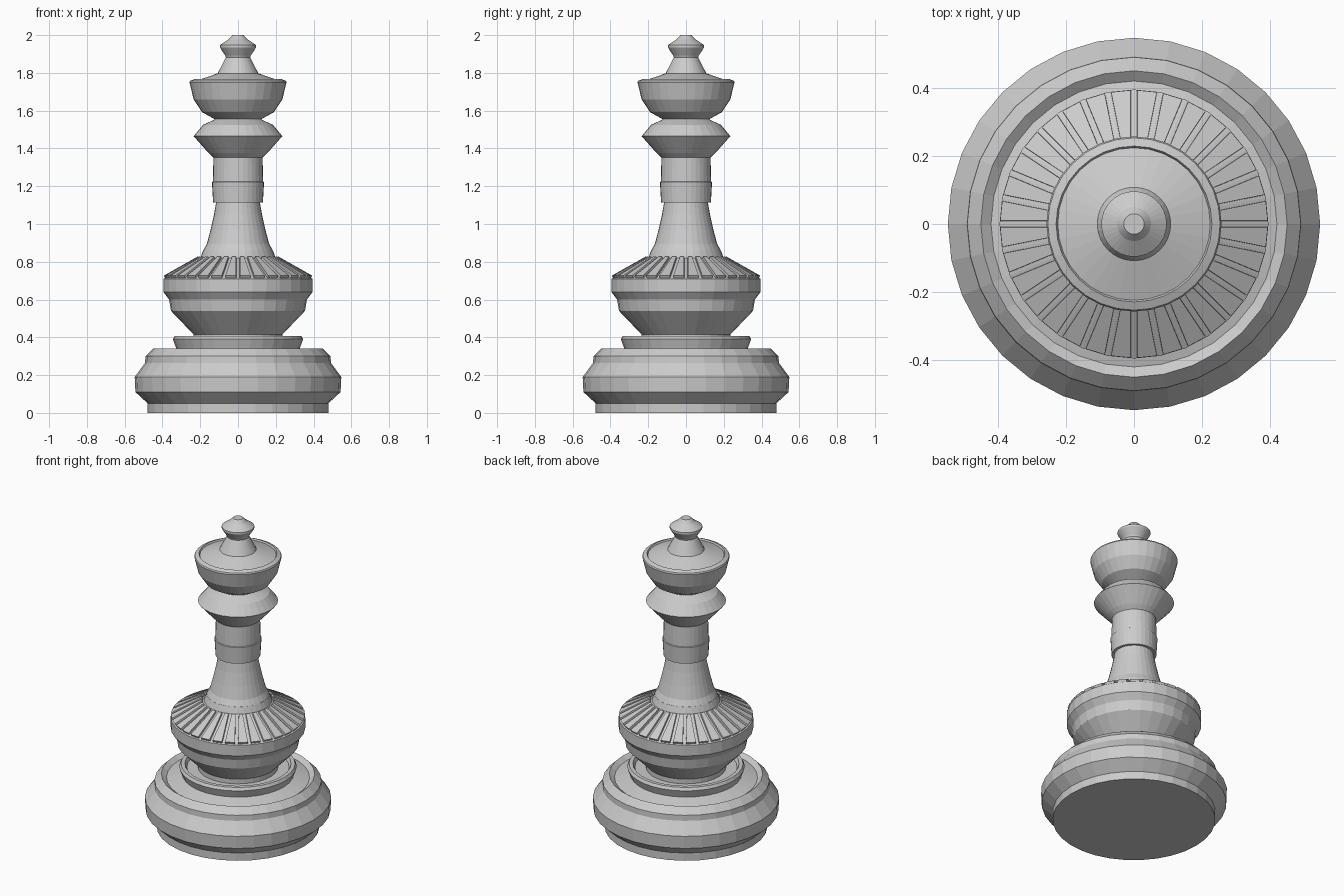
import bpy
import bmesh
from math import cos, sin, tau

default = bpy.data.objects.get("Cube")
if default:
    bpy.data.objects.remove(default, do_unlink=True)

SIDES = 32


def turn(name, profile, panel_band=None):
    """Spin a bottom-to-top (radius, z) profile into a closed, faceted solid.
    panel_band picks the profile segment whose facets get raised panels."""
    bm = bmesh.new()
    rings = [[bm.verts.new((r * cos(tau * i / SIDES), r * sin(tau * i / SIDES), z))
              for i in range(SIDES)] for r, z in profile]
    bands = []
    for low, high in zip(rings, rings[1:]):
        bands.append([bm.faces.new((low[i - 1], low[i], high[i], high[i - 1]))
                      for i in range(SIDES)])
    bm.faces.new(rings[0][::-1])
    bm.faces.new(rings[-1])
    bm.normal_update()
    if panel_band is not None:
        bmesh.ops.inset_individual(bm, faces=bands[panel_band], thickness=0.009,
                                   use_even_offset=True)
        bm.normal_update()
        # Lift each panel straight out of its facet
        raised = bmesh.ops.extrude_discrete_faces(bm, faces=bands[panel_band])["faces"]
        for face in raised:
            bmesh.ops.translate(bm, verts=face.verts, vec=face.normal * 0.014)
    mesh = bpy.data.meshes.new(name)
    bm.to_mesh(mesh)
    bm.free()
    obj = bpy.data.objects.new(name, mesh)
    bpy.context.collection.objects.link(obj)
    return obj


# Wide foot with a sunken ring on top
turn("base", [(.478, 0), (.478, .05), (.543, .11), (.547, .19), (.492, .265),
              (.49, .30), (.45, .34), (.42, .318), (.33, .342)])

# Thin flared dish above the foot
turn("dish", [(.32, .32), (.33, .35), (.345, .39), (.335, .408), (.312, .408),
              (.30, .385), (.22, .385)])

# Bowl-shaped body with raised panels on its shoulder
turn("body", [(.235, .37), (.235, .415), (.355, .54), (.365, .60), (.395, .64),
              (.395, .71), (.20, .82), (.185, .86)], panel_band=5)

# Tapering stem
turn("stem", [(.185, .858), (.165, .895), (.145, .97), (.127, 1.05), (.115, 1.12)])

# Sleeve around the top of the stem
turn("sleeve", [(.132, 1.115), (.138, 1.222), (.133, 1.225), (.13, 1.355)])

# Double-cone collar under the crown
turn("collar", [(.128, 1.35), (.155, 1.375), (.235, 1.465), (.185, 1.525),
                (.13, 1.55), (.115, 1.56)])

# Cupped crown with a stepped rim and a conical lid
turn("crown", [(.115, 1.55), (.19, 1.592), (.235, 1.66), (.257, 1.75),
               (.253, 1.758), (.229, 1.768), (.224, 1.758), (.108, 1.797),
               (.063, 1.885)])

# Small knob on top
turn("finial", [(.063, 1.88), (.068, 1.892), (.096, 1.935), (.096, 1.947),
                (.05, 1.978), (.03, 2.0)])
